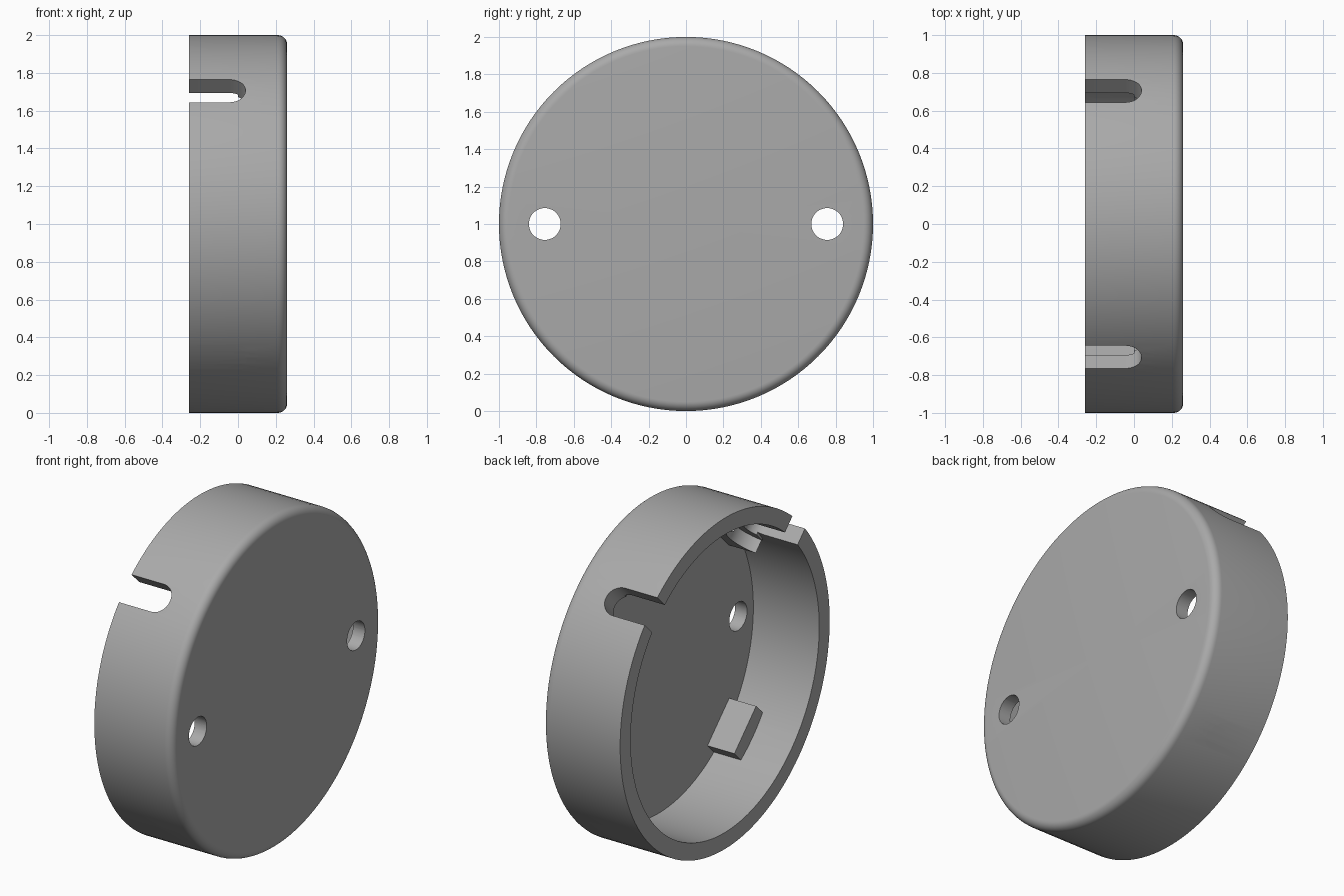
import bpy, bmesh, math
from mathutils import Matrix, Vector

if "Cube" in bpy.data.objects:
    bpy.data.objects.remove(bpy.data.objects["Cube"])

SEG = 128
RIM, FACE, FLOOR = -0.26, 0.26, 0.18      # open rim, closed face, inside floor
R_OUT, R_IN, FILLET = 1.0, 0.9, 0.05
SLOT_X, SLOT_R, SEAT_R = -0.045, 0.085, 0.155

grey = bpy.data.materials.new("grey")
grey.diffuse_color = (0.40, 0.40, 0.40, 1)
grey.use_nodes = True
grey.node_tree.nodes["Principled BSDF"].inputs["Base Color"].default_value = grey.diffuse_color


def make_object(name, bm):
    bmesh.ops.recalc_face_normals(bm, faces=bm.faces)
    mesh = bpy.data.meshes.new(name)
    bm.to_mesh(mesh)
    bm.free()
    mesh.materials.append(grey)
    obj = bpy.data.objects.new(name, mesh)
    bpy.context.collection.objects.link(obj)
    return obj


def prism(name, outline, lo, hi, place):
    """Extrude an outline of (x, tangent) points from radius lo to hi."""
    bm = bmesh.new()
    face = bm.faces.new([bm.verts.new((x, t, lo)) for x, t in outline])
    ext = bmesh.ops.extrude_face_region(bm, geom=[face])
    verts = [v for v in ext["geom"] if isinstance(v, bmesh.types.BMVert)]
    bmesh.ops.translate(bm, verts=verts, vec=(0, 0, hi - lo))
    bm.transform(place)
    return make_object(name, bm)


def u_outline(radius, open_x):
    """Round-ended slot running out to open_x."""
    arc = [(SLOT_X + radius * math.cos(a), radius * math.sin(a))
           for a in (math.pi * (i / 24 - 0.5) for i in range(25))]
    return [(open_x, -radius)] + arc + [(open_x, radius)]


def cut(obj, cutter):
    mod = obj.modifiers.new("cut", "BOOLEAN")
    mod.operation = "DIFFERENCE"
    mod.solver = "EXACT"
    mod.object = cutter
    bpy.context.view_layer.objects.active = obj
    bpy.ops.object.modifier_apply(modifier=mod.name)


def discard(obj):
    bpy.data.objects.remove(obj, do_unlink=True)


# Cup body: profile turned about the x axis
profile = [(FLOOR, 0), (FLOOR, R_IN), (RIM, R_IN), (RIM, R_OUT)]
for i in range(9):
    a = math.pi / 2 * (1 - i / 8)
    profile.append((FACE - FILLET + FILLET * math.cos(a),
                    R_OUT - FILLET + FILLET * math.sin(a)))
profile.append((FACE, 0))
bm = bmesh.new()
pts = [bm.verts.new((x, 0, r)) for x, r in profile]
edges = [bm.edges.new(pair) for pair in zip(pts, pts[1:])]
bmesh.ops.spin(bm, geom=pts + edges, cent=(0, 0, 0), axis=(1, 0, 0),
               angle=math.tau, steps=SEG, use_duplicate=False)
bmesh.ops.remove_doubles(bm, verts=bm.verts, dist=1e-5)
body = make_object("cup_body", bm)
parts = [body]

# Two round holes through the closed face
for side in (-1, 1):
    bm = bmesh.new()
    bmesh.ops.create_cone(bm, cap_ends=True, segments=48, radius1=0.085,
                          radius2=0.085, depth=0.4,
                          matrix=Matrix.Translation((FACE, 0.755 * side, 0))
                          @ Matrix.Rotation(math.pi / 2, 4, "Y"))
    hole = make_object("hole_cutter", bm)
    cut(body, hole)
    discard(hole)

# Four rim slots, each with a recessed boss behind it
for k in range(4):
    place = Matrix.Rotation(math.radians(45 + 90 * k), 4, "X")
    slot = prism("slot_cutter", u_outline(SLOT_R, -0.4), 0.6, 1.2, place)
    seat = prism("seat_cutter", u_outline(SEAT_R, -0.4), 0.6, 0.88, place)
    boss = prism("slot_boss", [(0.0, -0.147), (FLOOR + 0.01, -0.147),
                               (FLOOR + 0.01, 0.147), (0.0, 0.147)],
                 0.80, 0.905, place)
    cut(body, slot)
    cut(boss, slot)
    cut(boss, seat)
    discard(slot)
    discard(seat)
    parts.append(boss)

# Stand on the ground and shade
for obj in parts:
    obj.data.transform(Matrix.Translation(Vector((0, 0, 1))))
    bpy.ops.object.select_all(action="DESELECT")
    obj.select_set(True)
    bpy.context.view_layer.objects.active = obj
    bpy.ops.object.shade_smooth_by_angle(angle=math.radians(30))
